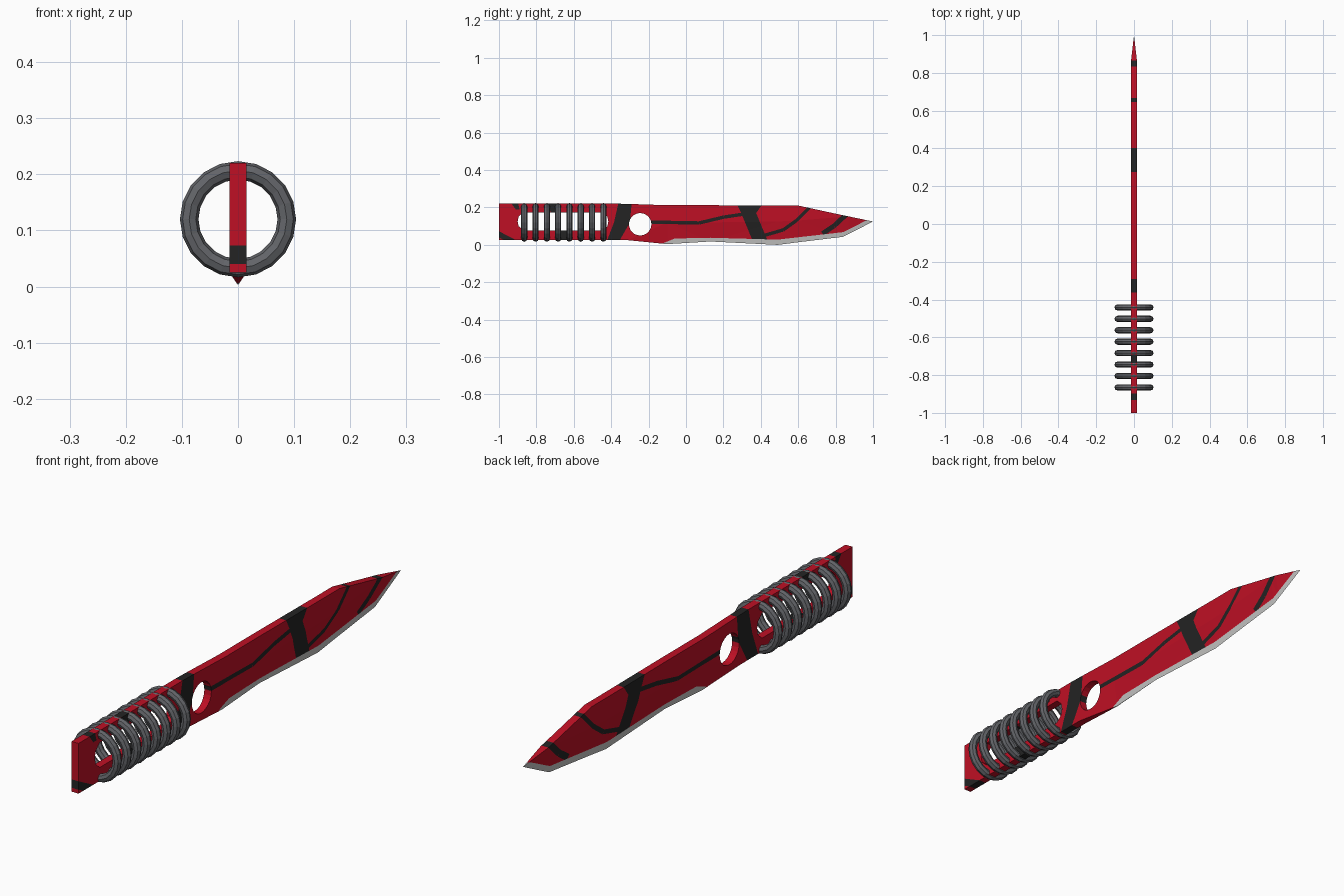
import bpy, bmesh, math
from mathutils import Vector

if "Cube" in bpy.data.objects:
    bpy.data.objects.remove(bpy.data.objects["Cube"])

T = 0.015  # half thickness of the blade


def material(name, r, g, b):
    m = bpy.data.materials.new(name)
    m.diffuse_color = (r, g, b, 1)
    m.use_nodes = True
    m.node_tree.nodes["Principled BSDF"].inputs["Base Color"].default_value = m.diffuse_color
    return m


red = material("red", 0.52, 0.005, 0.018)
black = material("black", 0.017, 0.017, 0.017)
silver = material("silver", 0.55, 0.55, 0.54)
grey = material("ring_grey", 0.125, 0.13, 0.142)


def new_object(name, bm, mats=()):
    me = bpy.data.meshes.new(name)
    bm.to_mesh(me)
    bm.free()
    ob = bpy.data.objects.new(name, me)
    bpy.context.collection.objects.link(ob)
    for m in mats:
        me.materials.append(m)
    return ob


def prism(name, pts, half=0.1):
    """Extrude a y-z outline along x."""
    bm = bmesh.new()
    f = bm.faces.new([bm.verts.new((-half, y, z)) for y, z in pts])
    ext = bmesh.ops.extrude_face_region(bm, geom=[f])["geom"]
    bmesh.ops.translate(bm, vec=(2 * half, 0, 0),
                        verts=[v for v in ext if isinstance(v, bmesh.types.BMVert)])
    bmesh.ops.recalc_face_normals(bm, faces=bm.faces[:])
    return new_object(name, bm)


# Blade and tang: cross-sections (y, spine z, grind line z, edge z, edge half width)
stations = [
    (-1.00, .220, .12, .025, T), (-.36, .220, .12, .025, T),
    (-.31, .219, .12, .025, T), (-.10, .212, .12, .004, .001),
    (.13, .212, .12, .018, 0), (.49, .210, .125, .000, 0),
    (.60, .210, .13, .014, 0), (.84, .158, .15, .043, 0),
    (.87, .152, .152, .058, 0), (1.00, .125, .125, .125, 0),
]
bm = bmesh.new()
loops = []
for y, top, mid, low, w in stations:
    t = 0 if y == 1.0 else T
    section = [(-t, top), (t, top), (t, mid), (w, low), (-w, low), (-t, mid)]
    loops.append([bm.verts.new((x, y, z)) for x, z in section])
for a, b in zip(loops, loops[1:]):
    for i in range(6):
        j = (i + 1) % 6
        bm.faces.new((a[i], a[j], b[j], b[i]))
bm.faces.new(loops[0])
bmesh.ops.remove_doubles(bm, verts=bm.verts[:], dist=1e-5)
bmesh.ops.triangulate(bm, faces=bm.faces[:])
bmesh.ops.recalc_face_normals(bm, faces=bm.faces[:])
blade = new_object("blade_and_tang", bm, (red, black, silver))

# Handle slot and round hole
slot = prism("slot_cutter", [(-.87, .077), (-.445, .077), (-.42, .10), (-.415, .125),
                             (-.42, .15), (-.445, .174), (-.87, .174), (-.895, .15),
                             (-.90, .125), (-.895, .10)])
hole = prism("hole_cutter", [(-.245 + .06 * math.cos(a), .11 + .06 * math.sin(a))
                             for a in (i * math.tau / 24 for i in range(24))])
bpy.context.view_layer.objects.active = blade
for cutter in (slot, hole):
    mod = blade.modifiers.new("cut", "BOOLEAN")
    mod.operation = "DIFFERENCE"
    mod.solver = "EXACT"
    mod.object = cutter
    bpy.ops.object.modifier_apply(modifier=mod.name)
    bpy.data.objects.remove(cutter)


# Painted regions, as convex quads in the y-z plane
def ribbon(pts, width):
    quads = []
    for a, b in zip(pts, pts[1:]):
        a, b = Vector(a), Vector(b)
        d = (b - a).normalized()
        n = Vector((-d.y, d.x)) * width / 2
        quads.append([a + n, b + n, b - n, a - n])
    return quads


black_quads = [
    # band behind the round hole
    [(-.36, .23), (-.29, .23), (-.30, .12), (-.385, .12)],
    [(-.385, .12), (-.30, .12), (-.36, .015), (-.425, .015)],
    # band across the blade
    [(.27, .22), (.41, .22), (.375, .17), (.295, .17)],
    [(.295, .17), (.375, .17), (.435, .025), (.355, .025)],
    # tang patches
    [(-1.01, .078), (-1.01, .045), (-.95, .015), (-.89, .015)],
    [(-.94, .23), (-.90, .23), (-.89, .19), (-.91, .19)],
    [(-.74, .23), (-.69, .23), (-.69, .16), (-.72, .16)],
    [(-.70, .09), (-.64, .09), (-.62, .015), (-.68, .015)],
]
black_quads += ribbon([(-.19, .122), (.07, .117), (.20, .148), (.30, .163)], .018)
black_quads += ribbon([(.40, .045), (.52, .08), (.59, .13), (.67, .21)], .018)
black_quads += ribbon([(.73, .06), (.79, .10), (.86, .165)], .026)

edge_top = [(-.12, .010), (-.06, .034), (.13, .038), (.49, .028),
            (.84, .068), (.965, .131), (1.01, .131)]
silver_quads = [[a, b, (b[0], a[1] - .1), (a[0], a[1] - .1)]
                for a, b in zip(edge_top, edge_top[1:])]


def inside(quad, y, z):
    s = [(b[0] - a[0]) * (z - a[1]) - (b[1] - a[1]) * (y - a[0])
         for a, b in zip(quad, quad[1:] + quad[:1])]
    return all(v > 0 for v in s) or all(v < 0 for v in s)


bm = bmesh.new()
bm.from_mesh(blade.data)
bmesh.ops.triangulate(bm, faces=bm.faces[:])
for quad in black_quads + silver_quads:
    lo = [min(p[k] for p in quad) for k in (0, 1)]
    hi = [max(p[k] for p in quad) for k in (0, 1)]
    for a, b in zip(quad, quad[1:] + quad[:1]):
        faces = [f for f in bm.faces
                 if all(max(v.co[k + 1] for v in f.verts) >= lo[k] and
                        min(v.co[k + 1] for v in f.verts) <= hi[k] for k in (0, 1))]
        geom = set(faces)
        for f in faces:
            geom.update(f.edges)
            geom.update(f.verts)
        bmesh.ops.bisect_plane(bm, geom=list(geom), dist=1e-5,
                               plane_co=(0, a[0], a[1]),
                               plane_no=(0, -(b[1] - a[1]), b[0] - a[0]))
for f in bm.faces:
    c = f.calc_center_median()
    f.material_index = 0
    if any(inside(q, c.y, c.z) for q in black_quads):
        f.material_index = 1
    if any(inside(q, c.y, c.z) for q in silver_quads):
        f.material_index = 2
bm.to_mesh(blade.data)
bm.free()

# Grip rings
for i in range(8):
    bpy.ops.mesh.primitive_torus_add(
        location=(0, -.865 + i * .0605, .12), rotation=(math.pi / 2, 0, 0),
        major_segments=20, minor_segments=8, major_radius=.087, minor_radius=.0165)
    ring = bpy.context.object
    ring.name = f"grip_ring_{i + 1}"
    ring.data.materials.append(grey)
    for p in ring.data.polygons:
        p.use_smooth = False
